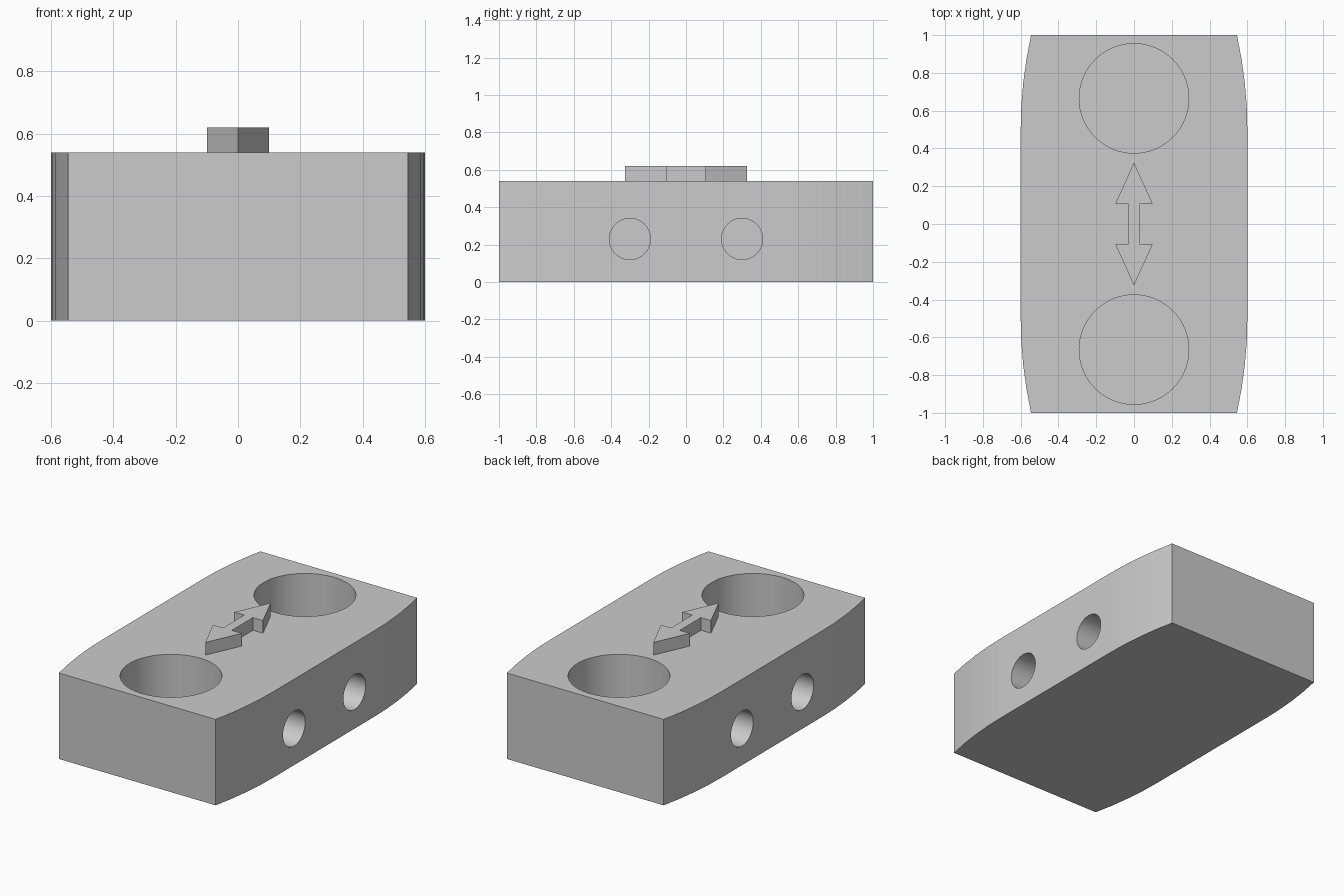
import bpy, bmesh, math
from mathutils import Matrix

cube = bpy.data.objects.get("Cube")
if cube:
    bpy.data.objects.remove(cube, do_unlink=True)

grey = bpy.data.materials.new("plain_grey")
grey.use_nodes = True
colour = (0.6, 0.6, 0.6, 1)
grey.diffuse_color = colour
grey.node_tree.nodes["Principled BSDF"].inputs["Base Color"].default_value = colour


def finish(name, bm):
    bmesh.ops.recalc_face_normals(bm, faces=bm.faces)
    mesh = bpy.data.meshes.new(name)
    bm.to_mesh(mesh)
    bm.free()
    mesh.materials.append(grey)
    ob = bpy.data.objects.new(name, mesh)
    bpy.context.collection.objects.link(ob)
    return ob


def extrude(name, outline, z0, z1):
    bm = bmesh.new()
    face = bm.faces.new([bm.verts.new((x, y, z0)) for x, y in outline])
    top = bmesh.ops.extrude_face_region(bm, geom=[face])["geom"]
    verts = [v for v in top if isinstance(v, bmesh.types.BMVert)]
    bmesh.ops.translate(bm, verts=verts, vec=(0, 0, z1 - z0))
    return finish(name, bm)


def mirrored(quarter):
    """Complete an outline from its +x, +y quarter, listed from +y down to the middle."""
    right = quarter + [(x, -y) for x, y in reversed(quarter)]
    return right + [(-x, y) for x, y in reversed(right) if x > 0]


# Block with sides that curve in towards the ends
steps = 4
side = [(0.6 - 0.055 * (i / steps) ** 2, 0.5 + 0.5 * i / steps)
        for i in range(steps, -1, -1)]
block = extrude("block", mirrored(side), 0, 0.54)

# Pockets in the top and sides
cutters = bmesh.new()


def add_drill(radius, length, matrix):
    bmesh.ops.create_cone(cutters, cap_ends=True, segments=64, radius1=radius,
                          radius2=radius, depth=length, matrix=matrix)


for sy in (-1, 1):
    add_drill(0.29, 0.9, Matrix.Translation((0, sy * 0.665, 0.53)))
    for sx in (-1, 1):
        add_drill(0.11, 0.6, Matrix.Translation((sx * 0.6, sy * 0.3, 0.23))
                  @ Matrix.Rotation(math.pi / 2, 4, 'Y'))
drill = finish("pocket_cutter", cutters)
drill.hide_render = True
drill.hide_viewport = True

cut = block.modifiers.new("pockets", 'BOOLEAN')
cut.object = drill
cut.solver = 'EXACT'

# Apply the cut so the block holds its final shape
graph = bpy.context.evaluated_depsgraph_get()
block.data = bpy.data.meshes.new_from_object(block.evaluated_get(graph))
block.modifiers.clear()
bpy.data.objects.remove(drill, do_unlink=True)

# Smooth the curved walls, keep edges sharp
bpy.ops.object.select_all(action='DESELECT')
block.select_set(True)
bpy.context.view_layer.objects.active = block
bpy.ops.object.shade_smooth_by_angle(angle=math.radians(30))

# Raised double-headed arrow
arrow = [(0, 0.325), (0.1, 0.105), (0.03, 0.105)]
extrude("double_arrow", mirrored(arrow), 0.54, 0.62)
